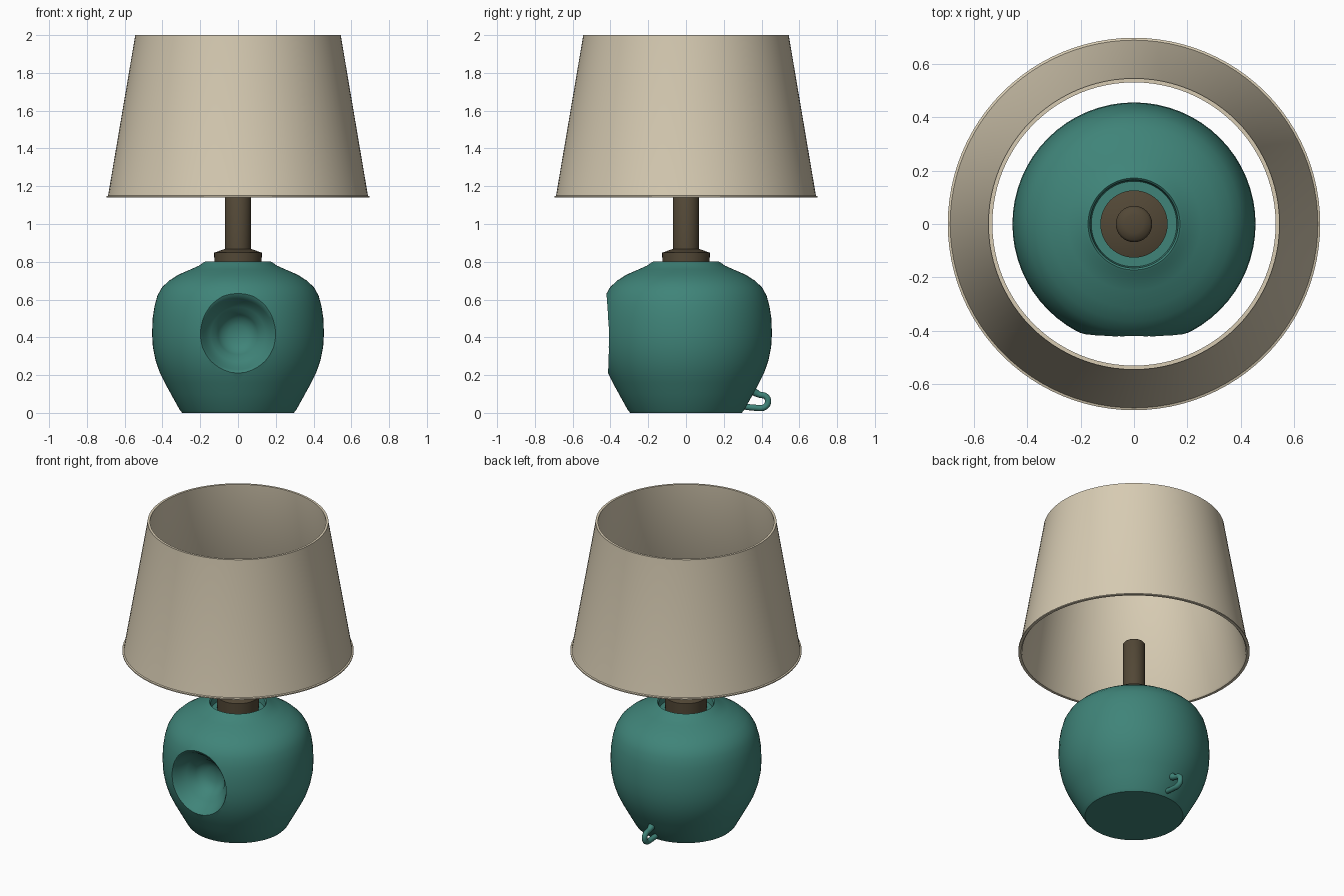
import bpy, bmesh, math
from mathutils import Matrix

if "Cube" in bpy.data.objects:
    bpy.data.objects.remove(bpy.data.objects["Cube"])


def material(name, rgb):
    m = bpy.data.materials.new(name)
    m.diffuse_color = (*rgb, 1)
    m.use_nodes = True
    m.node_tree.nodes["Principled BSDF"].inputs["Base Color"].default_value = m.diffuse_color
    return m


TEAL = material("teal glaze", (0.05, 0.23, 0.19))
BEIGE = material("beige fabric", (0.68, 0.6, 0.45))
BROWN = material("dark bronze", (0.085, 0.064, 0.037))


def activate(ob):
    bpy.ops.object.select_all(action='DESELECT')
    ob.select_set(True)
    bpy.context.view_layer.objects.active = ob


def smooth(ob, angle=35):
    activate(ob)
    bpy.ops.object.shade_smooth_by_angle(angle=math.radians(angle))


def lathe(name, profile, mat, closed=False, steps=64):
    """Spin (radius, z) points around the z axis."""
    bm = bmesh.new()
    vs = [bm.verts.new((r, 0, z)) for r, z in profile]
    es = [bm.edges.new(p) for p in zip(vs, vs[1:])]
    if closed:
        es.append(bm.edges.new((vs[-1], vs[0])))
    bmesh.ops.spin(bm, geom=vs + es, axis=(0, 0, 1), cent=(0, 0, 0),
                   angle=math.tau, steps=steps, use_duplicate=False)
    bmesh.ops.remove_doubles(bm, verts=bm.verts, dist=1e-4)
    bmesh.ops.recalc_face_normals(bm, faces=bm.faces)
    me = bpy.data.meshes.new(name)
    bm.to_mesh(me)
    bm.free()
    me.materials.append(mat)
    ob = bpy.data.objects.new(name, me)
    bpy.context.collection.objects.link(ob)
    return ob


# Rounded vase body with a recessed top
body = lathe("vase_body", [
    (0, 0), (0.295, 0), (0.308, 0.015), (0.355, 0.1), (0.388, 0.16), (0.415, 0.215),
    (0.437, 0.28), (0.451, 0.35), (0.455, 0.42), (0.452, 0.5), (0.442, 0.565),
    (0.427, 0.62), (0.402, 0.665), (0.365, 0.7), (0.315, 0.732), (0.25, 0.76),
    (0.205, 0.78), (0.182, 0.797), (0.172, 0.802), (0.165, 0.795), (0.16, 0.755),
    (0, 0.755)], TEAL)

# Stepped dimple carved into the front
cutter = lathe("dimple_cutter", [
    (0, 0.245), (0.05, 0.252), (0.085, 0.268), (0.105, 0.292), (0.12, 0.315),
    (0.145, 0.335), (0.17, 0.362), (0.186, 0.39), (0.202, 0.412), (0.225, 0.424),
    (0.225, 0.6), (0, 0.6)], TEAL, steps=48)
cutter.data.transform(Matrix.Translation((0, 0, 0.415)) @ Matrix.Rotation(math.pi / 2, 4, 'X'))
cutter.hide_render = True
activate(body)
mod = body.modifiers.new("dimple", 'BOOLEAN')
mod.operation, mod.solver, mod.object = 'DIFFERENCE', 'EXACT', cutter
bpy.ops.object.modifier_apply(modifier=mod.name)
bpy.data.objects.remove(cutter)
smooth(body)

# Small cord loop low on the back
cu = bpy.data.curves.new("cord_loop", 'CURVE')
cu.dimensions = '3D'
cu.bevel_depth, cu.bevel_resolution, cu.use_fill_caps = 0.017, 3, True
path = [(0.34, 0.125), (0.385, 0.098), (0.425, 0.085), (0.434, 0.055), (0.415, 0.03),
        (0.37, 0.027), (0.30, 0.035)]
sp = cu.splines.new('BEZIER')
sp.bezier_points.add(len(path) - 1)
for p, (y, z) in zip(sp.bezier_points, path):
    p.co = (0, y, z)
    p.handle_left_type = p.handle_right_type = 'AUTO'
sp.bezier_points[0].radius = 1.6
sp.resolution_u = 6
loop = bpy.data.objects.new("cord_loop", cu)
bpy.context.collection.objects.link(loop)
cu.materials.append(TEAL)
activate(loop)
bpy.ops.object.convert(target='MESH')
smooth(bpy.context.object, 50)

# Collar and stem
smooth(lathe("collar", [(0, 0.75), (0.125, 0.75), (0.126, 0.848), (0.07, 0.868), (0, 0.868)],
             BROWN, steps=48))
smooth(lathe("stem", [(0, 0.84), (0.068, 0.84), (0.068, 1.185), (0.06, 1.196), (0.035, 1.203),
                      (0, 1.206)], BROWN, steps=32), 50)

# Tapered open lampshade with a thin wall and rolled lower lip
smooth(lathe("lampshade", [
    (0.697, 1.14), (0.697, 1.147), (0.688, 1.15), (0.545, 1.993), (0.545, 2.0),
    (0.53, 2.0), (0.53, 1.99), (0.672, 1.15), (0.68, 1.14)], BEIGE, closed=True, steps=96))
